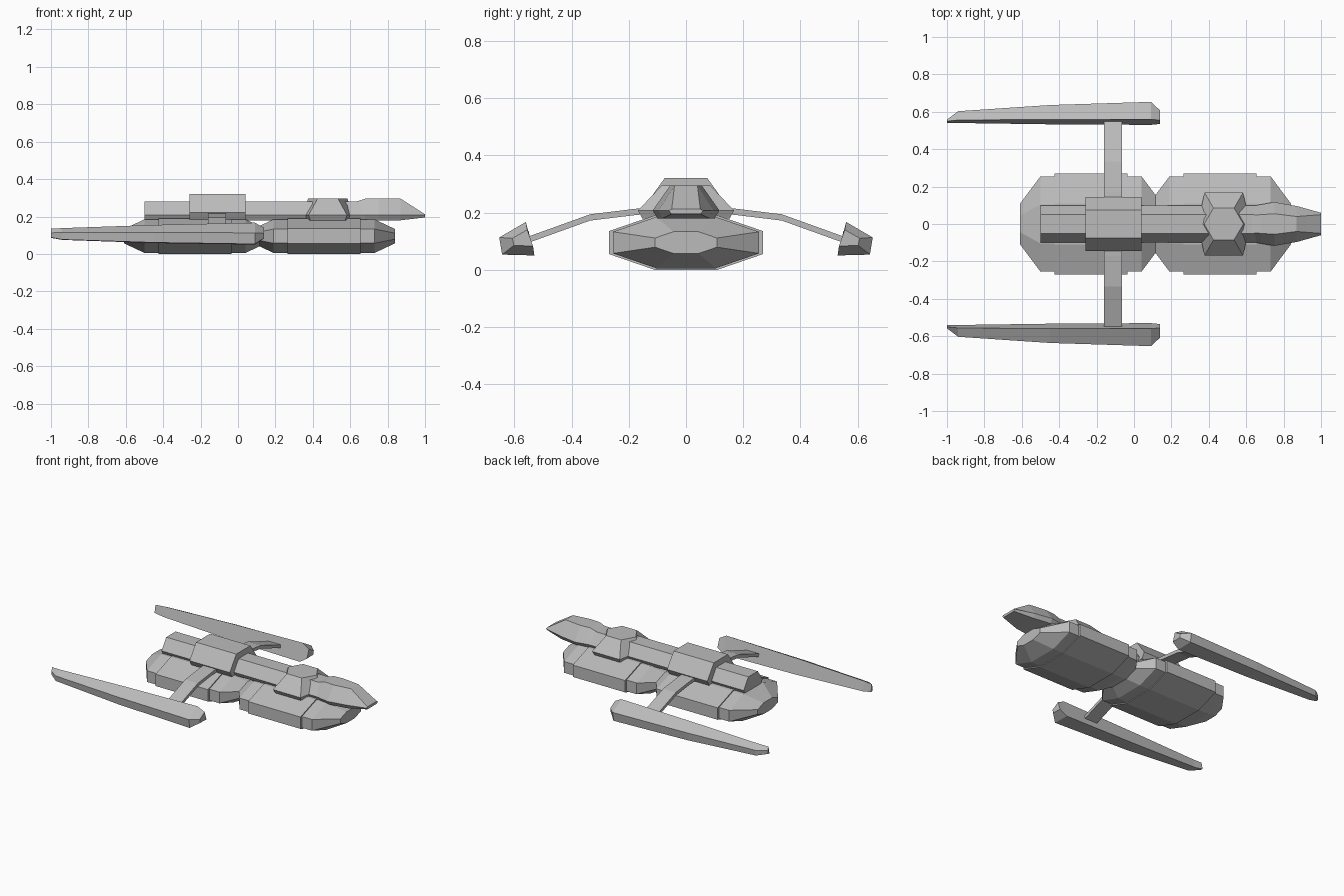
import bpy
import bmesh

if "Cube" in bpy.data.objects:
    bpy.data.objects.remove(bpy.data.objects["Cube"], do_unlink=True)

grey = bpy.data.materials.new("hull grey")
grey.use_nodes = True
grey.diffuse_color = (0.5, 0.5, 0.5, 1)
grey.node_tree.nodes["Principled BSDF"].inputs["Base Color"].default_value = (0.5, 0.5, 0.5, 1)


def loft(name, rings):
    """Skin a row of equal-sized point rings and cap both ends."""
    bm = bmesh.new()
    rows = [[bm.verts.new(p) for p in ring] for ring in rings]
    n = len(rows[0])
    for a, b in zip(rows, rows[1:]):
        for i in range(n):
            j = (i + 1) % n
            bm.faces.new((a[i], a[j], b[j], b[i]))
    bm.faces.new(rows[0])
    bm.faces.new(rows[-1])
    bmesh.ops.recalc_face_normals(bm, faces=bm.faces)
    mesh = bpy.data.meshes.new(name)
    bm.to_mesh(mesh)
    bm.free()
    mesh.materials.append(grey)
    obj = bpy.data.objects.new(name, mesh)
    bpy.context.collection.objects.link(obj)
    return obj


def mirrored(half):
    """Complete a half outline of (y, z) across y = 0."""
    return half + [(-y, z) for y, z in reversed(half)]


def along_x(x, outline):
    return [(x, y, z) for y, z in outline]


# Twin hull pods, each with a raised band around the middle
def pod_ring(x, s):
    half = [(0.11, -0.095), (0.27, -0.04), (0.27, 0.04), (0.11, 0.095)]
    return along_x(x, mirrored([(y * s, 0.095 + z * s) for y, z in half]))


for label, cx in (("front", 0.46), ("rear", -0.23)):
    loft(label + "_pod", [pod_ring(cx + dx, s) for dx, s in
                          ((-0.38, 0.4), (-0.27, 0.945), (0.27, 0.945), (0.38, 0.4))])
    loft(label + "_pod_band", [pod_ring(cx - 0.195, 1), pod_ring(cx + 0.195, 1)])


# Spine, raised block and nose share an undercut trapezoid section
def ridge_ring(x, wide, narrow, top, low=0.18, edge=0.207):
    return along_x(x, mirrored([(wide * 0.85, low), (wide, edge), (narrow, top)]))


loft("spine", [ridge_ring(x, 0.1, 0.05, 0.28) for x in (-0.5, 0.7)])
loft("spine_block", [ridge_ring(x, 0.145, 0.075, 0.32, 0.185, 0.222) for x in (-0.26, 0.04)])
loft("nose", [ridge_ring(0.6, 0.09, 0.045, 0.27),
              ridge_ring(0.68, 0.105, 0.05, 0.295),
              ridge_ring(0.75, 0.117, 0.055, 0.295),
              ridge_ring(0.87, 0.096, 0.04, 0.295),
              ridge_ring(1.0, 0.06, 0.05, 0.212, 0.195)])


# Six-sided turret
def hex_ring(z, tip, side, depth):
    half = [(tip, 0), (side, depth), (-side, depth)]
    return [(0.48 + x, y, z) for x, y in half + [(-x, -y) for x, y in half]]


loft("turret", [hex_ring(0.18, 0.13, 0.093, 0.153),
                hex_ring(0.207, 0.14, 0.103, 0.168),
                hex_ring(0.295, 0.105, 0.055, 0.085)])

# Side engines: ridge, outer edge, outer keel and inner keel at each station
stations = [
    (-1.0, [(0.55, 0.135), (0.558, 0.113), (0.557, 0.088), (0.54, 0.086)]),
    (-0.94, [(0.556, 0.138), (0.603, 0.114), (0.598, 0.077), (0.54, 0.075)]),
    (-0.45, [(0.559, 0.155), (0.636, 0.114), (0.628, 0.061), (0.533, 0.058)]),
    (0.09, [(0.56, 0.167), (0.653, 0.113), (0.643, 0.053), (0.53, 0.05)]),
    (0.14, [(0.555, 0.14), (0.607, 0.11), (0.602, 0.085), (0.535, 0.083)]),
]
# Bent struts carrying the engines
strut_path = [(0.08, 0.22), (0.17, 0.214), (0.335, 0.194), (0.56, 0.113)]
for label, side in (("left", 1), ("right", -1)):
    loft(label + "_engine", [along_x(x, [(side * y, z) for y, z in pts])
                             for x, pts in stations])
    loft(label + "_strut", [[(x, side * y, z - d) for x, d in
                             ((-0.16, 0), (-0.065, 0), (-0.065, 0.022), (-0.16, 0.022))]
                            for y, z in strut_path])
